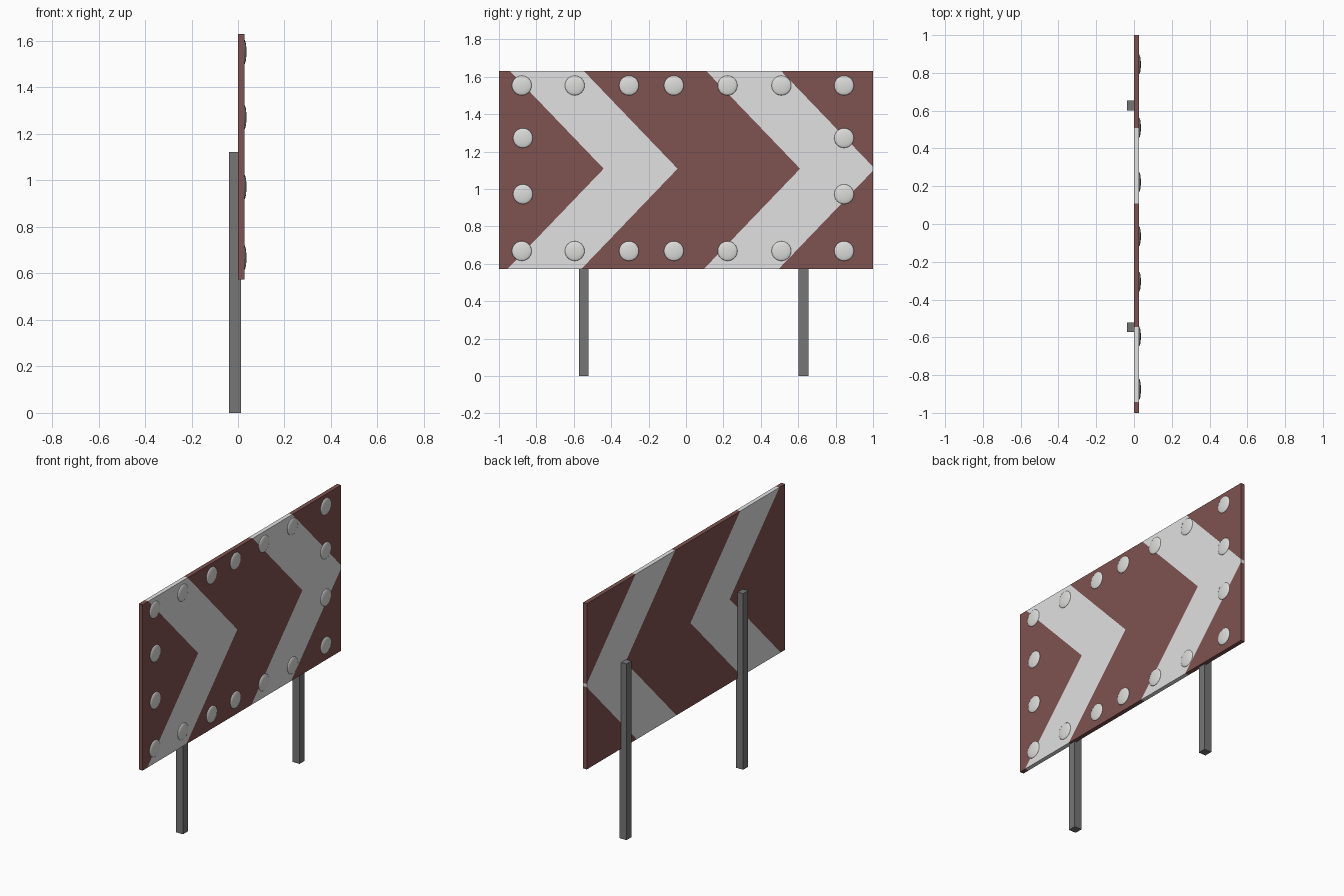
import bpy, bmesh, math
from mathutils import Matrix, Vector

if "Cube" in bpy.data.objects:
    bpy.data.objects.remove(bpy.data.objects["Cube"])


def material(name, rgb):
    m = bpy.data.materials.new(name)
    m.diffuse_color = (*rgb, 1)
    m.use_nodes = True
    m.node_tree.nodes["Principled BSDF"].inputs["Base Color"].default_value = m.diffuse_color
    return m


RED = material("dull red", (0.21, 0.085, 0.08))
WHITE = material("white", (0.75, 0.75, 0.75))
STUD = material("stud light grey", (0.72, 0.72, 0.71))
GREY = material("post grey", (0.18, 0.18, 0.18))


def make_object(name, bm, mats):
    me = bpy.data.meshes.new(name)
    bmesh.ops.recalc_face_normals(bm, faces=bm.faces[:])
    bm.to_mesh(me)
    bm.free()
    for m in mats:
        me.materials.append(m)
    ob = bpy.data.objects.new(name, me)
    bpy.context.collection.objects.link(ob)
    return ob


def box_bm(x0, x1, y0, y1, z0, z1):
    bm = bmesh.new()
    size = Matrix.Diagonal((x1 - x0, y1 - y0, z1 - z0, 1))
    mid = Matrix.Translation(((x0 + x1) / 2, (y0 + y1) / 2, (z0 + z1) / 2))
    bmesh.ops.create_cube(bm, size=1, matrix=mid @ size)
    return bm


# Board, cut along the chevron edges so the stripes run right through it
MID, SLOPE, FACE_X = 1.108, 0.96, 0.027
TIPS = [-0.44, -0.045, 0.61, 1.01]
bm = box_bm(0, FACE_X, -1, 1, 0.573, 1.63)
bmesh.ops.bisect_plane(bm, geom=bm.verts[:] + bm.edges[:] + bm.faces[:],
                       plane_co=(0, 0, MID), plane_no=(0, 0, 1))
for side in (1, -1):
    for tip in TIPS:
        faces = [f for f in bm.faces if (f.calc_center_median().z - MID) * side > 0]
        edges = list({e for f in faces for e in f.edges})
        verts = list({v for f in faces for v in f.verts})
        bmesh.ops.bisect_plane(bm, geom=verts + edges + faces,
                               plane_co=(0, tip, MID), plane_no=(0, 1, SLOPE * side))
for f in bm.faces:
    c = f.calc_center_median()
    u = c.y + SLOPE * abs(c.z - MID)
    f.material_index = int(TIPS[0] < u < TIPS[1] or TIPS[2] < u < TIPS[3])
make_object("sign_board", bm, [RED, WHITE])

# Reflector studs around the border: shallow domes
spots = [(y, z) for z in (1.553, 0.668)
         for y in (-0.878, -0.595, -0.305, -0.065, 0.222, 0.51, 0.845)]
spots += [(y, z) for z in (1.272, 0.972) for y in (-0.872, 0.845)]
for i, (y, z) in enumerate(spots):
    bm = bmesh.new()
    bmesh.ops.create_uvsphere(bm, u_segments=24, v_segments=12, radius=1,
                              matrix=Matrix.Rotation(math.pi / 2, 4, 'Y'))
    bmesh.ops.bisect_plane(bm, geom=bm.verts[:] + bm.edges[:] + bm.faces[:],
                           plane_co=(-0.01, 0, 0), plane_no=(1, 0, 0), clear_inner=True)
    bmesh.ops.scale(bm, vec=(0.01, 0.053, 0.053), verts=bm.verts[:])
    bmesh.ops.translate(bm, vec=Vector((FACE_X - 0.0005, y, z)), verts=bm.verts[:])
    # open domes: make sure the faces point away from the board
    ob = make_object(f"reflector_stud_{i + 1}", bm, [STUD])
    if sum(p.normal.x for p in ob.data.polygons) < 0:
        ob.data.flip_normals()
    ob.data.shade_smooth()

# Two square posts behind the board
for name, y in (("left_post", -0.547), ("right_post", 0.628)):
    make_object(name, box_bm(-0.038, 0.013, y - 0.026, y + 0.026, 0, 1.123), [GREY])
